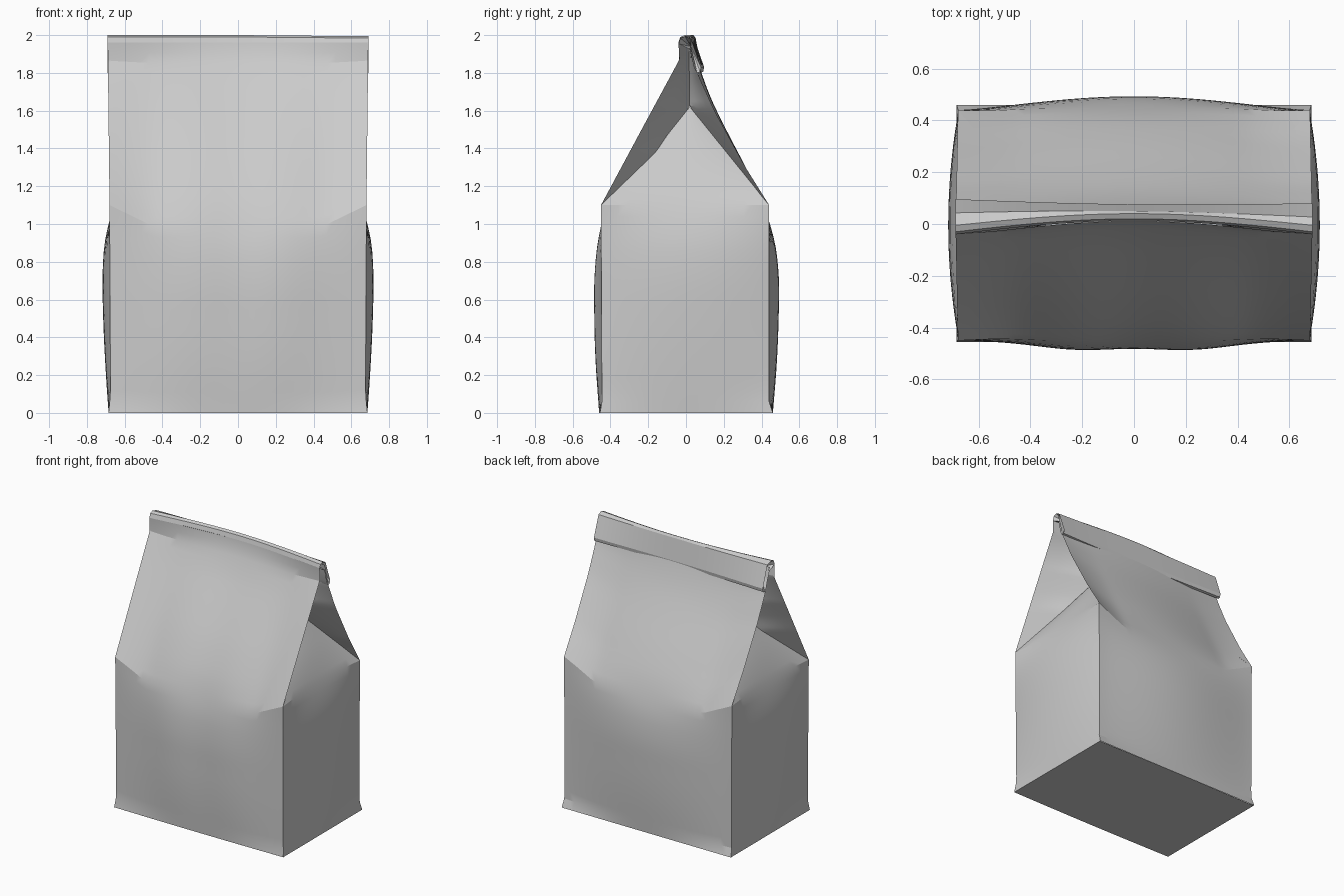
import bpy, bmesh, math
from mathutils import Vector

cube = bpy.data.objects.get("Cube")
if cube:
    bpy.data.objects.remove(cube, do_unlink=True)

paper = bpy.data.materials.new("grey_paper")
paper.use_nodes = True
GREY = (0.6, 0.6, 0.6, 1)
paper.diffuse_color = GREY
paper.node_tree.nodes["Principled BSDF"].inputs["Base Color"].default_value = GREY


def linear(points, t):
    """Piecewise straight lookup in (key, value) pairs."""
    for (a, p), (b, q) in zip(points, points[1:]):
        if t <= b:
            return p + (q - p) * (t - a) / (b - a)
    return points[-1][1]


def curved(points, t):
    """Smooth lookup: average the straight profile over a short window."""
    lo, hi = points[0][0], points[-1][0]
    r = max(0, min(0.14, t - lo, hi - t))
    return sum(linear(points, t + r * k / 4) for k in range(-4, 5)) / 9


def finish(name, bm, outward=None):
    if outward:
        total = Vector()
        bm.normal_update()
        for f in bm.faces:
            total += f.normal * f.calc_area()
        if total.dot(Vector(outward)) < 0:
            bmesh.ops.reverse_faces(bm, faces=bm.faces)
    else:
        bmesh.ops.recalc_face_normals(bm, faces=bm.faces)
    mesh = bpy.data.meshes.new(name)
    bm.to_mesh(mesh)
    bm.free()
    obj = bpy.data.objects.new(name, mesh)
    bpy.context.collection.objects.link(obj)
    mesh.materials.append(paper)
    bpy.ops.object.select_all(action='DESELECT')
    obj.select_set(True)
    bpy.context.view_layer.objects.active = obj
    bpy.ops.object.shade_smooth_by_angle(angle=math.radians(17))


def sheet(name, surface, us, vs, outward):
    """Grid of points surface(u, v)."""
    bm = bmesh.new()
    rows = [[bm.verts.new(surface(u, v)) for u in us] for v in vs]
    for low, high in zip(rows, rows[1:]):
        for i in range(len(us) - 1):
            bm.faces.new((low[i], low[i + 1], high[i + 1], high[i]))
    bmesh.ops.remove_doubles(bm, verts=bm.verts, dist=0.0005)
    finish(name, bm, outward)


def steps(a, b, n):
    return [a + (b - a) * i / n for i in range(n + 1)]


SHOULDER = 1.1
TOP = 1.96
ACROSS = steps(-1, 1, 32)
HEIGHTS = steps(0, SHOULDER, 18) + steps(SHOULDER, TOP, 18)[1:]

# Profiles (height, depth) at the side edges and along the middle
front_edge = [(0, -.455), (.05, -.445), (SHOULDER, -.45), (1.5, -.235),
              (1.87, -.035), (TOP, -.04)]
front_mid = [(0, -.46), (.3, -.485), (.75, -.49), (1.0, -.45), (1.25, -.35),
             (1.5, -.21), (1.75, -.06), (1.87, .0), (TOP, .012)]
back_edge = [(0, .46), (.05, .44), (SHOULDER, .44), (1.3, .315), (1.6, .15),
             (1.8, .06), (TOP, .02)]
back_mid = [(0, .46), (.3, .485), (.75, .497), (1.0, .455), (1.25, .345),
            (1.5, .21), (1.75, .09), (TOP, .04)]


def edge_x(z):
    return linear([(0, .685), (.1, .675), (SHOULDER, .68), (TOP, .69)], z)


def wide_panel(edge, mid, ripple):
    def surface(u, z):
        w = max(0, math.cos(u * math.pi / 2)) ** 1.3
        # the shoulder crease dips as it runs in from each corner
        tent = min(z / SHOULDER, (TOP - z) / (TOP - SHOULDER))
        height = z - .33 * min(1 - abs(u), .35) * tent
        y = linear(edge, z) * (1 - w) + curved(mid, height) * w
        y += ripple * math.cos(u * 8) * w * math.sin(z / TOP * math.pi)
        return (u * edge_x(z), y, height)
    return surface


sheet("front_panel", wide_panel(front_edge, front_mid, .007), ACROSS, HEIGHTS, (0, -1, 0))
sheet("back_panel", wide_panel(back_edge, back_mid, 0), ACROSS, HEIGHTS, (0, 1, 0))

# Side panels: a bulging rectangle that tapers to a tucked-in point
APEX = Vector((.32, .02, 1.62))
SIDE_HEIGHTS = steps(0, SHOULDER, 18) + steps(SHOULDER, APEX.z, 12)[1:]
side_mid = [(0, .685), (.2, .70), (.5, .715), (.8, .72), (1.0, .695),
            (1.2, .62), (1.4, .49), (APEX.z, APEX.x)]
tuck_front = [(SHOULDER, -.45), (1.38, -.16), (1.47, -.10), (APEX.z, APEX.y)]
tuck_back = [(SHOULDER, .44), (APEX.z, APEX.y)]
tuck_x = [(SHOULDER, .68), (APEX.z, APEX.x)]


def side_surface(sign):
    def surface(u, z):
        if z <= SHOULDER:
            y0, y1, x0 = linear(front_edge, z), linear(back_edge, z), edge_x(z)
        else:
            y0, y1, x0 = linear(tuck_front, z), linear(tuck_back, z), linear(tuck_x, z)
        w = max(0, 1 - u * u)
        x = x0 * (1 - w) + curved(side_mid, z) * w
        return (sign * x, y0 + (y1 - y0) * (u + 1) / 2, z)
    return surface


# Gusset flaps: strips from the panel edges to the inner crease
def gusset_surface(sign, edge, tuck):
    def surface(u, z):
        outer = Vector((edge_x(z), linear(edge, z), z))
        s = (z - SHOULDER) / (TOP - SHOULDER)
        crease = SHOULDER + (APEX.z - SHOULDER) * min(s / .62, 1)
        inner = Vector((linear(tuck_x, crease), linear(tuck, crease), crease))
        if s > .62:
            inner = APEX.lerp(Vector((.22, .015, TOP)), (s - .62) / .38)
        p = outer.lerp(inner, u)
        return (sign * p.x, p.y, p.z)
    return surface


for side, sign in (("left", 1), ("right", -1)):
    sheet(side + "_side_panel", side_surface(sign), steps(-1, 1, 20), SIDE_HEIGHTS, (sign, 0, 0))
    for end, edge, tuck in (("front", front_edge, tuck_front), ("back", back_edge, tuck_back)):
        sheet(f"{side}_{end}_gusset", gusset_surface(sign, edge, tuck),
              steps(0, 1, 4), steps(SHOULDER, TOP, 40), (sign, 0, 0))

# Flat base, following the lower panel edges
sheet("base", lambda u, v: (u * .685, v * (.455 + .005 * math.cos(u * math.pi / 2)), 0),
      ACROSS, [-1, 1], (0, 0, -1))

# Rolled top: the mouth folded over towards the back, bowed along its length
fold_end = [(-.04, 1.96), (-.03, 1.99), (-.005, 2.0), (.035, 1.985),
            (.088, 1.83), (.083, 1.805), (.065, 1.8), (.05, 1.83), (.02, 1.93)]
bow = [.052, .05, .045, .015, -.012, -.012, -.008, .005, .02]
bm = bmesh.new()
loops = []
for u in ACROSS:
    w = math.cos(u * math.pi / 2)
    loops.append([bm.verts.new((u * .69, y + b * w - .008 * u * (y > .02),
                                z - .006 * max(u, 0) * (z > 1.9)))
                  for (y, z), b in zip(fold_end, bow)])
n = len(fold_end)
for a, b in zip(loops, loops[1:]):
    for i in range(n):
        j = (i + 1) % n
        bm.faces.new((a[i], a[j], b[j], b[i]))
# the ends of the roll are hollow pockets
for loop, inward in ((loops[0], .08), (loops[-1], -.08)):
    tip = bm.verts.new((loop[0].co.x + inward, .025, 1.94))
    for i in range(n):
        bm.faces.new((loop[i], loop[(i + 1) % n], tip))
finish("rolled_top", bm)
